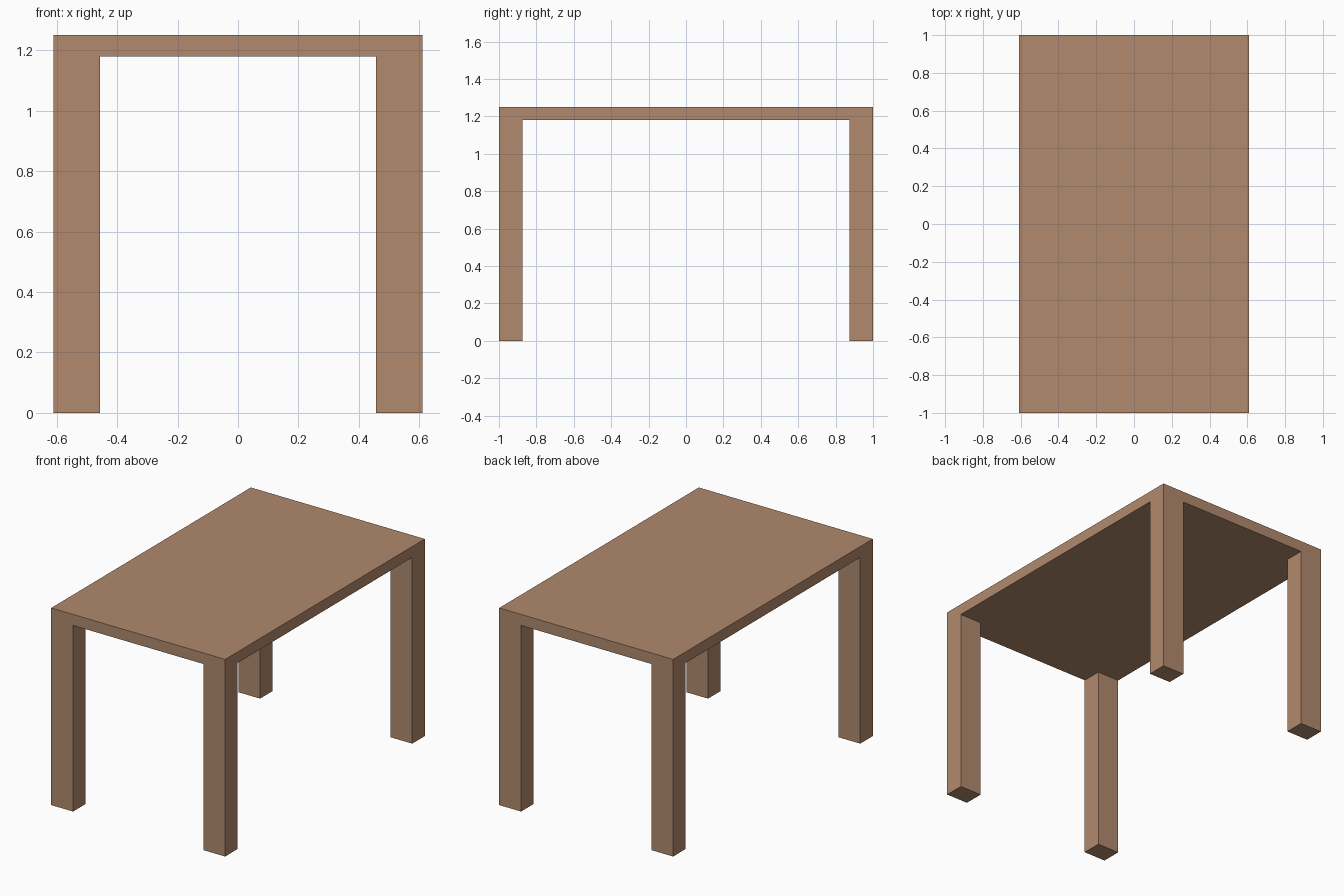
import bpy, bmesh

if "Cube" in bpy.data.objects:
    bpy.data.objects.remove(bpy.data.objects["Cube"])

HALF_X, HALF_Y = 0.61, 1.0      # table top half sizes
LEG_X, LEG_Y = 0.153, 0.126     # leg cross-section
TOP, UNDER = 1.25, 1.18         # table top and underside heights

wood = bpy.data.materials.new("warm brown wood")
wood.diffuse_color = (0.44, 0.255, 0.155, 1)
wood.use_nodes = True
wood.node_tree.nodes["Principled BSDF"].inputs["Base Color"].default_value = wood.diffuse_color

bm = bmesh.new()

# Slab split into 3 x 3 cells so each corner cell can become a leg
xs = (-HALF_X, -HALF_X + LEG_X, HALF_X - LEG_X, HALF_X)
ys = (-HALF_Y, -HALF_Y + LEG_Y, HALF_Y - LEG_Y, HALF_Y)
verts = [[bm.verts.new((x, y, UNDER)) for y in ys] for x in xs]
cells = {}
for i in range(3):
    for j in range(3):
        cells[i, j] = bm.faces.new((verts[i][j], verts[i][j + 1],
                                    verts[i + 1][j + 1], verts[i + 1][j]))

# Table top: raise the underside grid into a closed slab
slab = bmesh.ops.extrude_face_region(bm, geom=list(cells.values()), use_keep_orig=True)
for v in slab["geom"]:
    if isinstance(v, bmesh.types.BMVert):
        v.co.z = TOP

# Legs: pull the four corner cells down to the floor
corners = [cells[i, j] for i in (0, 2) for j in (0, 2)]
legs = bmesh.ops.extrude_discrete_faces(bm, faces=corners)["faces"]
for face in legs:
    for v in face.verts:
        v.co.z = 0

bmesh.ops.recalc_face_normals(bm, faces=bm.faces)
mesh = bpy.data.meshes.new("table")
bm.to_mesh(mesh)
bm.free()
mesh.materials.append(wood)
bpy.context.collection.objects.link(bpy.data.objects.new("table", mesh))
